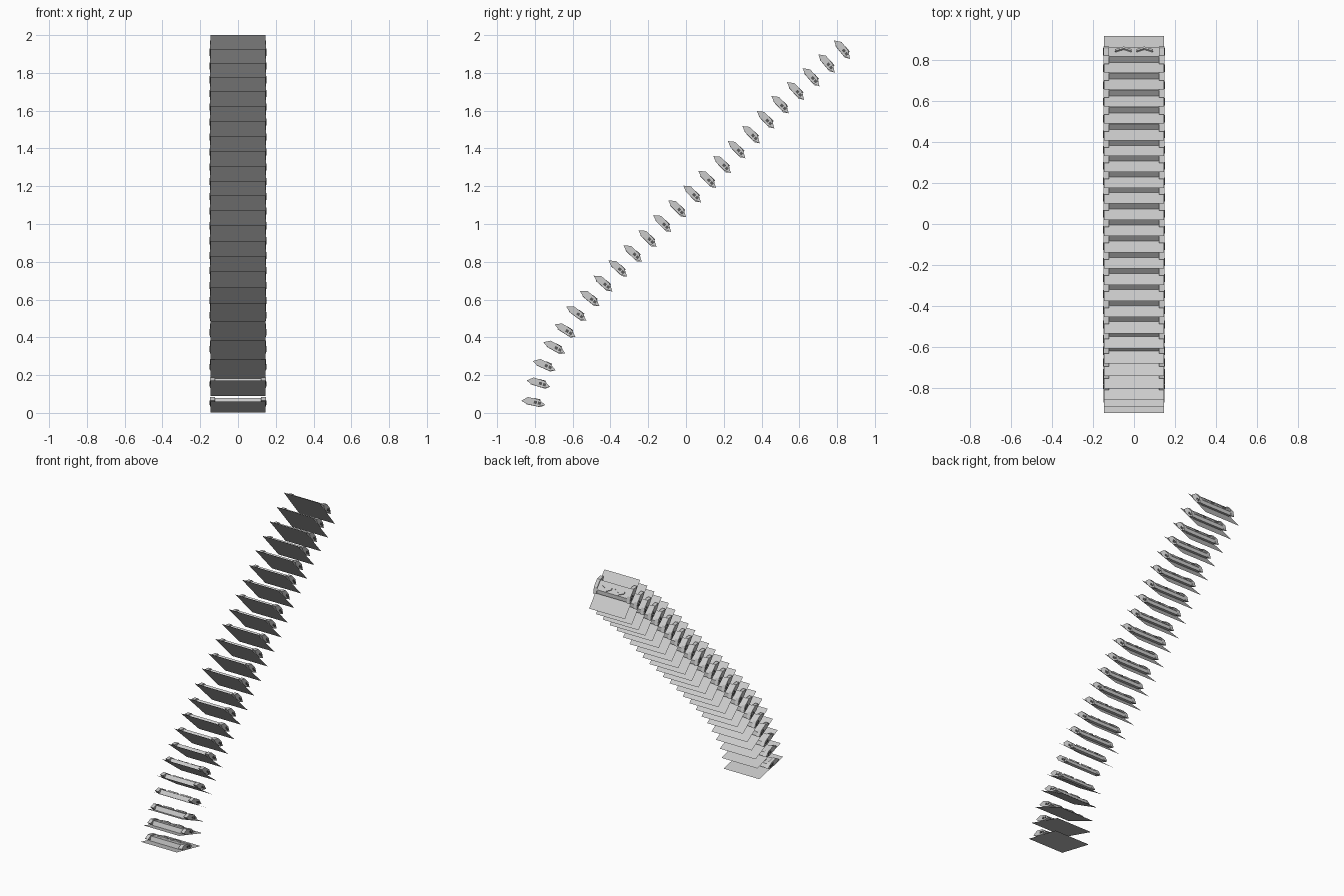
import bpy, bmesh, math
from mathutils import Matrix, Vector

if "Cube" in bpy.data.objects:
    bpy.data.objects.remove(bpy.data.objects["Cube"])

def material(name, rgb):
    m = bpy.data.materials.new(name)
    m.diffuse_color = (*rgb, 1)
    m.use_nodes = True
    m.node_tree.nodes["Principled BSDF"].inputs["Base Color"].default_value = m.diffuse_color
    return m

GREY = material("light_grey", (0.6, 0.6, 0.6))
DARK = material("dark_grey", (0.1, 0.1, 0.1))

def prism(bm, base, offset):
    """Closed prism from a base polygon swept along an offset."""
    off = Vector(offset)
    a = [bm.verts.new(p) for p in base]
    b = [bm.verts.new(Vector(p) + off) for p in base]
    bm.faces.new(a)
    bm.faces.new(b[::-1])
    for i in range(len(a)):
        j = (i + 1) % len(a)
        bm.faces.new((a[i], b[i], b[j], a[j]))

def finish(bm, name, mat):
    bmesh.ops.recalc_face_normals(bm, faces=bm.faces)
    me = bpy.data.meshes.new(name)
    bm.to_mesh(me)
    bm.free()
    me.materials.append(mat)
    return me

def side_profile(bm, pts, x0, x1):
    prism(bm, [(x0, u, n) for u, n in pts], (x1 - x0, 0, 0))

# local axes of a link: x across, y along the plate, z out of the plate
HALF_W, HALF_L = 0.146, 0.142

# thin flat plate
bm = bmesh.new()
bm.faces.new([bm.verts.new((sx * HALF_W, sy * HALF_L, 0))
              for sx, sy in ((-1, -1), (1, -1), (1, 1), (-1, 1))])
me = bpy.data.meshes.new("plate")
bm.to_mesh(me)
bm.free()
me.materials.append(GREY)
plate = me

# cross bar on the plate
bm = bmesh.new()
side_profile(bm, [(-.066, .001), (-.062, .034), (.010, .034), (.032, .016), (.015, .001)],
             -0.123, 0.123)
bar = finish(bm, "cross_bar", GREY)

# pointed lugs at both ends of the bar
bm = bmesh.new()
for s in (-1, 1):
    side_profile(bm, [(-.093, .014), (-.062, .040), (-.005, .040), (.038, .018),
                      (.0, .002), (-.06, .002)], s * 0.123, s * 0.149)
lugs = finish(bm, "end_lugs", GREY)

# two raised chevrons on the bar
bm = bmesh.new()
for s in (-1, 1):
    path = [(.012, -.028), (.05, -.008), (.092, -.028)]
    outline = path + [(x, u + .014) for x, u in path[::-1]]
    prism(bm, [(s * x, u, .033) for x, u in outline], (0, 0, .009))
chevrons = finish(bm, "chevrons", GREY)

# dark square pin heads on the lug sides
bm = bmesh.new()
for s in (-1, 1):
    for u in (-.018, .004):
        side_profile(bm, [(u - .008, .013), (u + .008, .013), (u + .008, .028), (u - .008, .028)],
                     s * 0.145, s * 0.151)
pins = finish(bm, "pin_heads", DARK)

# path of the links: link number, y, z, tilt in degrees
PATH = [(1, -.807, .055, 12), (2, -.780, .156, 17), (3, -.749, .251, 24), (4, -.696, .346, 29),
        (5, -.638, .436, 33), (6, -.579, .526, 37), (8, -.437, .685, 42), (12, -.124, 1.003, 45),
        (16, .193, 1.315, 46), (20, .500, 1.632, 47), (24, .828, 1.923, 51)]

def station(i):
    for a, b in zip(PATH, PATH[1:]):
        if a[0] <= i <= b[0]:
            t = (i - a[0]) / (b[0] - a[0])
            return [p + (q - p) * t for p, q in zip(a[1:], b[1:])]

for i in range(1, 25):
    y, z, tilt = station(i)
    rot = Matrix.Rotation(-math.radians(tilt), 4, 'X')
    # the path follows the middle of the raised parts
    pos = Vector((0, y, z)) - rot @ Vector((0, -0.027, 0.018))
    for mesh in (plate, bar, lugs, chevrons, pins):
        ob = bpy.data.objects.new(f"{mesh.name}_{i}", mesh)
        ob.matrix_world = Matrix.Translation(pos) @ rot
        bpy.context.collection.objects.link(ob)
